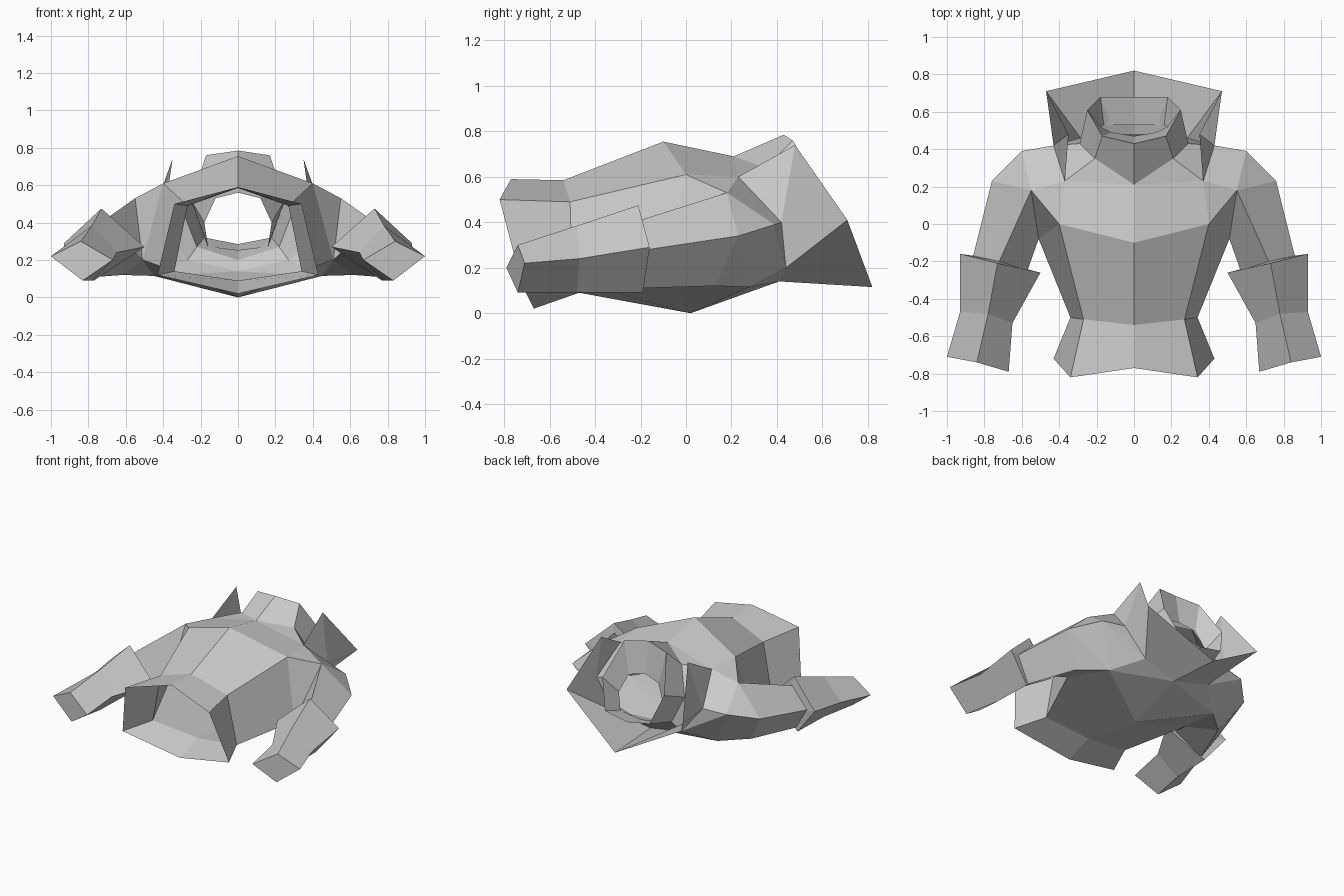
import bpy, bmesh

if "Cube" in bpy.data.objects:
    bpy.data.objects.remove(bpy.data.objects["Cube"])


def add_part(name, points, faces):
    """Flat-faced half shell, mirrored across x = 0."""
    mesh = bpy.data.meshes.new(name)
    bm = bmesh.new()
    v = [bm.verts.new(p) for p in points]
    for f in faces:
        bm.faces.new([v[i] for i in f])
    bmesh.ops.remove_doubles(bm, verts=bm.verts, dist=0.0001)
    bmesh.ops.recalc_face_normals(bm, faces=bm.faces)
    bm.to_mesh(mesh)
    bm.free()
    ob = bpy.data.objects.new(name, mesh)
    bpy.context.collection.objects.link(ob)
    m = ob.modifiers.new("Mirror", 'MIRROR')
    m.use_clip = True
    return ob


def loft(name, rings, closed=False, cap=False):
    """Skin matching cross-sections with quads."""
    n = len(rings[0])
    points = [p for r in rings for p in r]
    faces = []
    for k in range(len(rings) - 1):
        for i in range(n if closed else n - 1):
            j = (i + 1) % n
            faces.append((k*n + i, k*n + j, (k+1)*n + j, (k+1)*n + i))
    if cap:
        faces.append([(len(rings) - 1)*n + i for i in range(n)])
    return add_part(name, points, faces)


# Landmarks shared between the parts
chest_mid, chest_side = (0, -0.10, 0.755), (0.40, 0.0, 0.61)
armpit, back_mid = (0.51, -0.08, 0.20), (0, 0.02, 0)
arm_front, arm_out, arm_back = (0.55, 0.18, 0.53), (0.76, 0.23, 0.34), (0.62, 0.13, 0.12)
shoulder, blade = (0.60, 0.39, 0.39), (0.45, 0.28, 0.115)
col_front, col_side = (0.37, 0.23, 0.60), (0.43, 0.42, 0.40)
col_back, nape = (0.27, 0.44, 0.20), (0, 0.41, 0.14)
neck_base = [(0, 0.21, 0.69), (0.21, 0.35, 0.64), (0.29, 0.43, 0.45),
             (0.22, 0.48, 0.27), (0, 0.48, 0.20)]

# Body: open hem, waist, chest
loft("jacket_body", [
    [(0, -0.77, 0.59), (0.34, -0.82, 0.50), (0.43, -0.72, 0.12), (0, -0.67, 0.02)],
    [(0, -0.54, 0.585), (0.27, -0.51, 0.49), (0.34, -0.50, 0.14), (0, -0.47, 0.09)],
    [chest_mid, chest_side, armpit, back_mid]])

# Yoke: shoulders, upper back and the strip running in to the neck
yoke = [chest_mid, chest_side, armpit, back_mid, arm_front, arm_out, arm_back,
        shoulder, col_front, col_side, col_back, nape] + neck_base + [blade]
add_part("jacket_yoke", yoke, [
    (0, 1, 8, 12), (1, 4, 8), (1, 2, 4),
    (8, 4, 7, 9), (4, 5, 7), (7, 10, 9), (7, 5, 17), (7, 17, 10), (5, 6, 17),
    (2, 17, 6), (2, 3, 17), (3, 11, 17), (11, 10, 17),
    (8, 13, 12), (8, 9, 14, 13), (9, 10, 15, 14), (10, 11, 16, 15)])

# Sleeve, then the flared cuff with closed end
sleeve_end = [(0.72, -0.20, 0.41), (0.86, -0.17, 0.28), (0.75, -0.20, 0.11), (0.57, -0.25, 0.26)]
loft("sleeve", [[arm_front, arm_out, arm_back, armpit], sleeve_end], closed=True)
loft("cuff", [
    sleeve_end,
    [(0.73, -0.21, 0.475), (0.93, -0.16, 0.29), (0.77, -0.19, 0.09), (0.50, -0.26, 0.27)],
    [(0.78, -0.48, 0.385), (0.93, -0.47, 0.24), (0.78, -0.48, 0.09), (0.65, -0.53, 0.24)],
    [(0.84, -0.74, 0.30), (1.0, -0.71, 0.22), (0.83, -0.74, 0.09), (0.67, -0.79, 0.20)]],
    closed=True, cap=True)

# Wide flared outer collar
loft("outer_collar", [
    [col_front, col_side, col_back, nape],
    [col_front, (0.35, 0.48, 0.74), (0.47, 0.71, 0.41), (0, 0.82, 0.115)]])

# Standing neck band folded back inside
loft("neck_band", [
    neck_base,
    [(0, 0.43, 0.785), (0.17, 0.47, 0.76), (0.25, 0.61, 0.52), (0.18, 0.68, 0.32), (0, 0.68, 0.285)],
    [(0, 0.47, 0.56), (0.12, 0.49, 0.53), (0.18, 0.52, 0.40), (0.16, 0.53, 0.27), (0, 0.53, 0.25)]])
